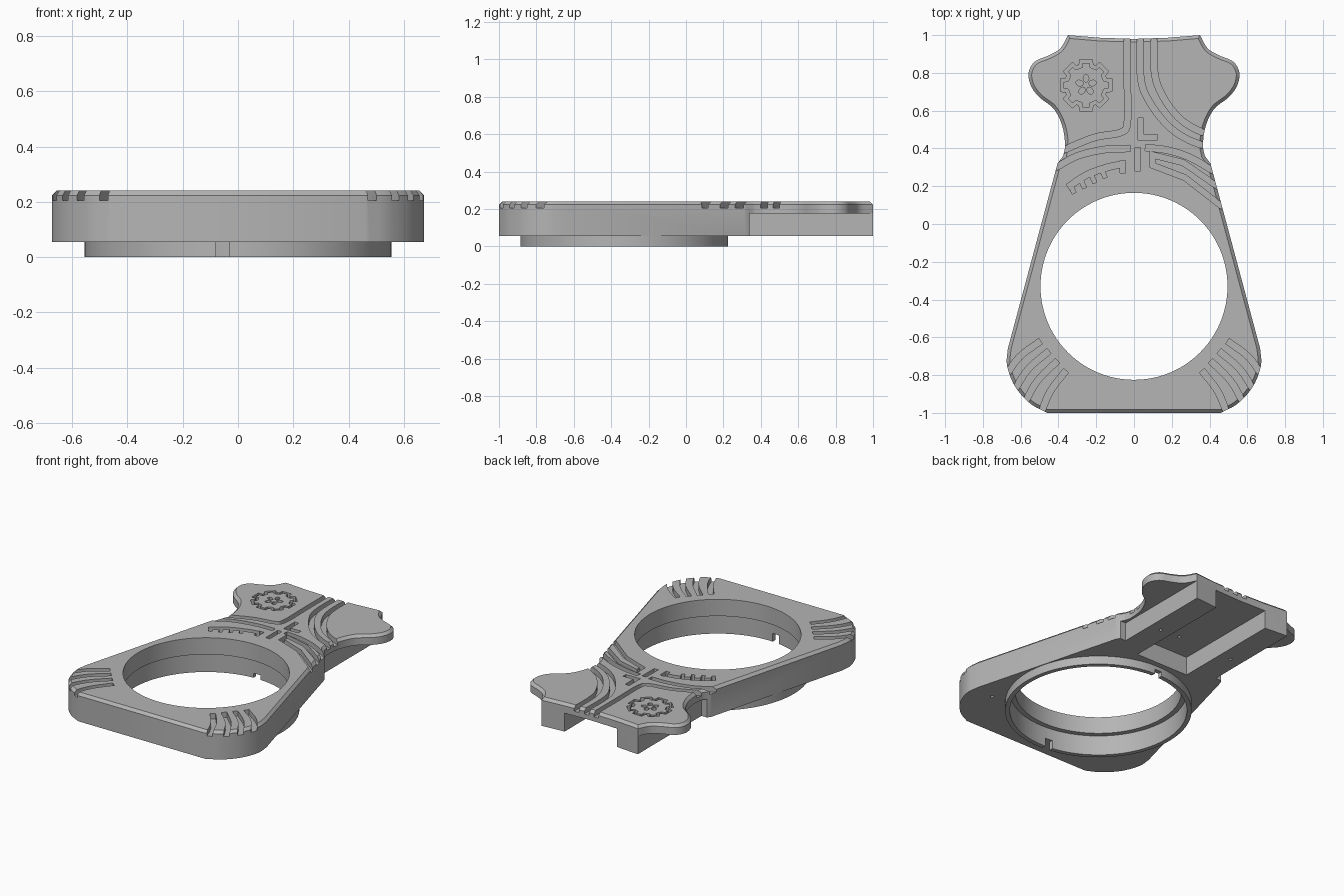
import bpy, bmesh, math
from mathutils import Vector

if "Cube" in bpy.data.objects:
    bpy.data.objects.remove(bpy.data.objects["Cube"])

grey = bpy.data.materials.new("plain grey")
grey.use_nodes = True
grey.diffuse_color = (0.46, 0.46, 0.46, 1)
grey.node_tree.nodes["Principled BSDF"].inputs["Base Color"].default_value = (0.46, 0.46, 0.46, 1)

TOP, BASE, PLATE, GROOVE = 0.24, 0.055, 0.175, 0.205
HOLE = (0, -0.33)


def make(name, bm):
    bmesh.ops.recalc_face_normals(bm, faces=bm.faces)
    mesh = bpy.data.meshes.new(name)
    bm.to_mesh(mesh)
    bm.free()
    mesh.materials.append(grey)
    obj = bpy.data.objects.new(name, mesh)
    bpy.context.collection.objects.link(obj)
    return obj


def smooth(pts, n=5):
    """Catmull-Rom curve through 2D points."""
    p = [Vector(q) for q in pts]
    p = [2 * p[0] - p[1]] + p + [2 * p[-1] - p[-2]]
    out = []
    for a, b, c, d in zip(p, p[1:], p[2:], p[3:]):
        for i in range(n):
            t = i / n
            out.append(0.5 * (2 * b + (c - a) * t + (2 * a - 5 * b + 4 * c - d) * t ** 2
                              + (3 * b - a - 3 * c + d) * t ** 3))
    return out + [p[-2]]


def prism(name, pts, z0, z1, chamfer=0):
    bm = bmesh.new()
    face = bm.faces.new([bm.verts.new((x, y, z0)) for x, y in pts])
    ext = bmesh.ops.extrude_face_region(bm, geom=[face])["geom"]
    top = [v for v in ext if isinstance(v, bmesh.types.BMVert)]
    bmesh.ops.translate(bm, verts=top, vec=(0, 0, z1 - z0))
    if chamfer:
        rim = [e for e in bm.edges if all(v in top for v in e.verts)]
        bmesh.ops.bevel(bm, geom=rim, offset=chamfer, segments=1, affect='EDGES')
    return make(name, bm)


def disc(name, centre, r, z0, z1, n=96, sy=1, turn=0):
    pts = []
    for i in range(n):
        a = math.tau * i / n
        u, v = r * math.cos(a), r * sy * math.sin(a)
        pts.append((centre[0] + u * math.cos(turn) - v * math.sin(turn),
                    centre[1] + u * math.sin(turn) + v * math.cos(turn)))
    return prism(name, pts, z0, z1)


def box(name, x0, x1, y0, y1, z0, z1):
    return prism(name, [(x0, y0), (x1, y0), (x1, y1), (x0, y1)], z0, z1)


def ribbon(name, pts, width, closed=False):
    """Strip following a path, used to engrave grooves."""
    p = [Vector(q) for q in pts]
    n, bm, rows = len(p), bmesh.new(), []
    for i in range(n):
        back = p[i] - p[i - 1] if i or closed else p[1] - p[0]
        ahead = p[(i + 1) % n] - p[i] if i < n - 1 or closed else back
        back, ahead = back.normalized(), ahead.normalized()
        d = (back + ahead).normalized()
        side = Vector((-d.y, d.x)) * width / 2 / max(0.5, d.dot(ahead))
        rows.append([bm.verts.new((*q, z)) for q, z in
                     ((p[i] + side, GROOVE), (p[i] - side, GROOVE),
                      (p[i] - side, TOP + 0.05), (p[i] + side, TOP + 0.05))])
    for i in range(n if closed else n - 1):
        a, b = rows[i], rows[(i + 1) % n]
        for k in range(4):
            bm.faces.new((a[k], a[k - 1], b[k - 1], b[k]))
    if not closed:
        bm.faces.new(rows[0])
        bm.faces.new(rows[-1])
    return make(name, bm)


def combine(target, tool, op='DIFFERENCE'):
    mod = target.modifiers.new(tool.name, 'BOOLEAN')
    mod.operation, mod.solver, mod.object = op, 'EXACT', tool
    bpy.context.view_layer.objects.active = target
    bpy.ops.object.modifier_apply(modifier=mod.name)
    bpy.data.objects.remove(tool)


# Plate outline: rounded front corners, tapered sides, waist and lobed head
corner = smooth([(0.46, -1), (0.55, -0.95), (0.63, -0.86), (0.672, -0.75), (0.668, -0.66)])
lobe = smooth([(0.375, 0.36), (0.365, 0.42), (0.38, 0.52), (0.425, 0.61), (0.5, 0.67), (0.545, 0.73),
               (0.558, 0.8), (0.525, 0.86), (0.45, 0.893), (0.39, 0.93), (0.35, 1)])
half = corner + [Vector((0.405, 0.32))] + lobe + [Vector((0.18, 0.986))]
outline = half + [Vector((0, 0.98))] + [Vector((-q.x, q.y)) for q in reversed(half)]
body = prism("body_plate", outline, BASE, TOP, 0.017)

# Locating ring below, stepped bore
combine(body, disc("collar", HOLE, 0.555, 0, 0.08), 'UNION')
combine(body, disc("bore", HOLE, 0.495, -0.1, 0.4))
combine(body, disc("counterbore", HOLE, 0.527, -0.1, 0.13))
combine(body, box("front_slot", -0.08, -0.03, -0.95, -0.8, -0.1, BASE))
combine(body, box("back_slot", -0.025, 0.025, 0.15, 0.24, -0.1, 0.03))

# Underside: channel between two rails, thin overhanging lobes
combine(body, box("channel", -0.19, 0.19, 0.26, 1.2, -0.1, PLATE))
for s in (-1, 1):
    combine(body, box("overhang", *sorted((s * 0.35, s * 0.8)), 0.34, 1.2, -0.1, PLATE))
    for x, y in ((0.53, -0.68), (0.27, 0.57)):
        combine(body, disc("screw_hole", (s * x, y), 0.011, 0, 0.11, 12))
combine(body, disc("screw_hole", (0, 0.42), 0.011, 0.1, 0.21, 12))

# Grip slots fanned over both front corners
ends = [(0.69, -0.82), (0.645, -0.9), (0.59, -0.97), (0.505, -1.04)]
for s in (-1, 1):
    for i, e in enumerate(ends):
        a = Vector((0.495 - 0.045 * i, -0.62 - 0.052 * i))
        b = Vector(e)
        mid = (a + b) / 2 + Vector((0.015, 0.015))
        combine(body, ribbon("grip_slot", [(s * q.x, q.y) for q in smooth([a, mid, b])], 0.034))

# Engraved bands on the head and waist
bands = [
    [(-0.035, 1.05), (-0.035, 0.75), (-0.035, 0.54), (-0.07, 0.485), (-0.22, 0.455), (-0.42, 0.37)],
    [(0.035, 1.05), (0.035, 0.78), (0.08, 0.65), (0.18, 0.52), (0.29, 0.445), (0.42, 0.4)],
    [(0.107, 1.05), (0.107, 0.82), (0.14, 0.7), (0.22, 0.58), (0.31, 0.51), (0.43, 0.46)],
    [(-0.43, 0.29), (-0.3, 0.36), (-0.15, 0.395), (-0.02, 0.4)],
    [(0.06, 0.405), (0.18, 0.39), (0.3, 0.35), (0.44, 0.27)],
    [(-0.35, 0.195), (-0.25, 0.26), (-0.14, 0.3), (-0.07, 0.315)],
]
for pts in bands:
    combine(body, ribbon("band", smooth(pts), 0.034))
bars = [
    [(0.035, 0.56), (0.035, 0.46), (0.125, 0.46)],
    [(0.02, 0.405), (0.02, 0.28)],
    [(-0.06, 0.335), (-0.06, 0.27)],
    [(0.47, 0.18), (0.26, 0.325), (0.1, 0.365), (0.1, 0.31), (0.27, 0.245), (0.47, 0.09)],
]
for pts in bars:
    combine(body, ribbon("bar", pts, 0.03))
for i in range(4):
    x, y = -0.335 + 0.055 * i, 0.205 + 0.027 * i
    combine(body, ribbon("comb_tooth", [(x, y), (x + 0.018, y - 0.042)], 0.022))

# Engraved cog with petals
cog = Vector((-0.254, 0.735))
teeth = []
for i in range(8):
    for off, r in ((-0.27, 0.105), (-0.2, 0.13), (0.2, 0.13), (0.27, 0.105)):
        a = math.tau * i / 8 + off
        teeth.append(cog + r * Vector((math.cos(a), math.sin(a))))
combine(body, ribbon("cog_groove", teeth, 0.018, True))
for i in range(5):
    a = math.tau * i / 5 + math.pi / 2
    c = cog + 0.036 * Vector((math.cos(a), math.sin(a)))
    combine(body, disc("petal", c, 0.02, GROOVE, 0.3, 12, 0.75, a))

# Smooth curved walls, keep edges crisp
bpy.ops.object.select_all(action='DESELECT')
body.select_set(True)
bpy.context.view_layer.objects.active = body
bpy.ops.object.shade_smooth_by_angle(angle=math.radians(30))
